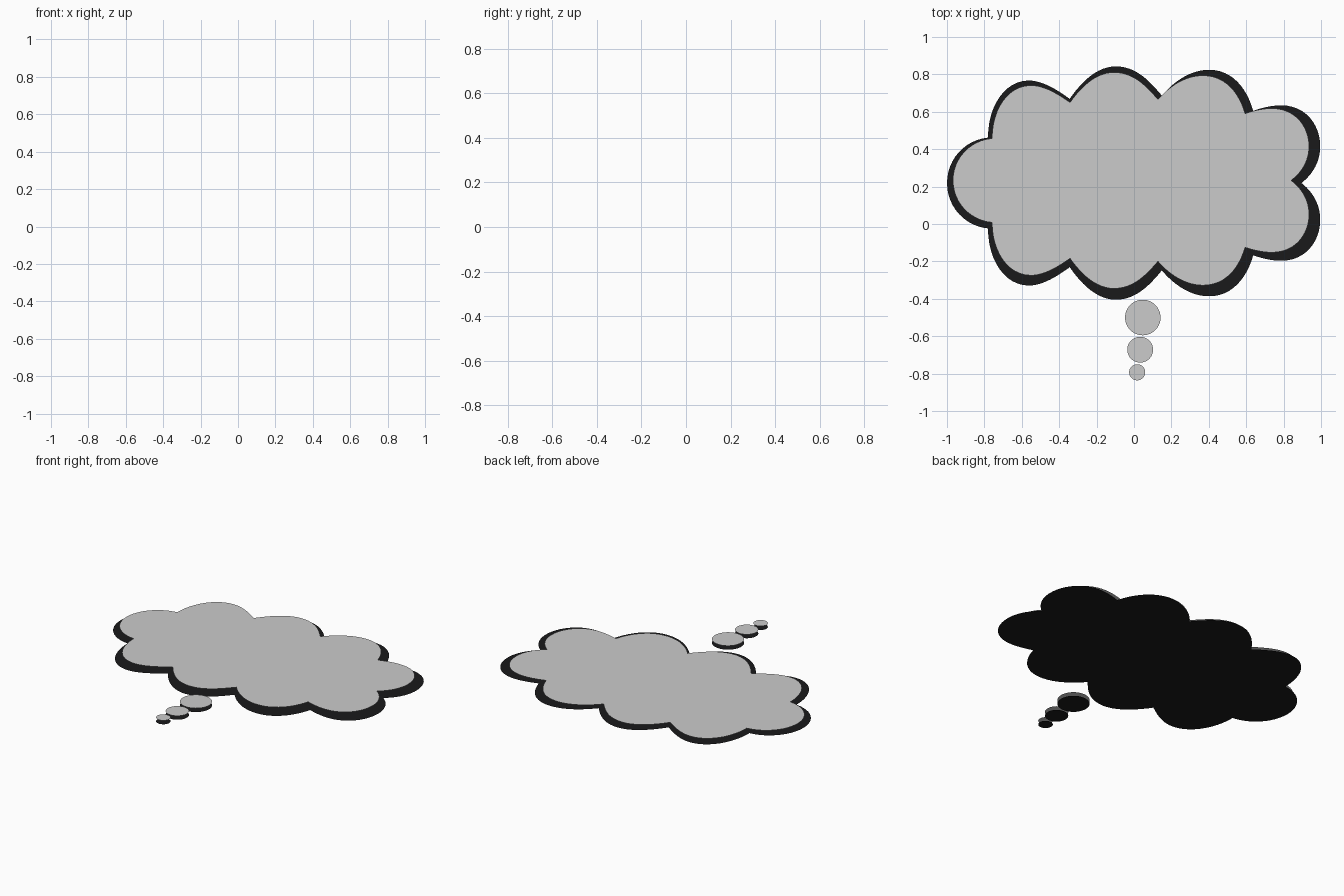
import bpy, bmesh
from math import cos, sin, tau
from mathutils import Vector
from mathutils.geometry import interpolate_bezier

if "Cube" in bpy.data.objects:
    bpy.data.objects.remove(bpy.data.objects["Cube"])

GAP = 0.025      # height of the grey sheet above the black backing
AXIS_Y = 0.233   # mirror axis of the cloud outline

black = bpy.data.materials.new("black")
black.diffuse_color = (0.01, 0.01, 0.011, 1)
black.use_nodes = True
black.node_tree.nodes["Principled BSDF"].inputs["Base Color"].default_value = black.diffuse_color

# Upper half of the cloud: start point, then (handle, handle, point) per curve
START = (-.968, 0)
CURVES = [
    ((-.968, .118), (-.877, .214), (-.759, .225)),
    ((-.759, .380), (-.674, .508), (-.551, .508)),
    ((-.476, .508), (-.396, .455), (-.342, .417)),
    ((-.278, .508), (-.198, .578), (-.107, .578)),
    ((-.005, .578), (.064, .508), (.128, .433)),
    ((.193, .508), (.278, .561), (.369, .561)),
    ((.487, .561), (.561, .471), (.594, .358)),
    ((.642, .374), (.690, .385), (.738, .385)),
    ((.861, .385), (.936, .289), (.936, .182)),
    ((.936, .107), (.898, .043), (.840, 0)),
]


def sheet(name, points, z, mat=None):
    """Flat single-sided face facing up."""
    bm = bmesh.new()
    face = bm.faces.new([bm.verts.new((x, y, z)) for x, y in points])
    face.normal_update()
    if face.normal.z < 0:
        face.normal_flip()
    bmesh.ops.triangulate(bm, faces=[face])
    me = bpy.data.meshes.new(name)
    bm.to_mesh(me)
    bm.free()
    if mat:
        me.materials.append(mat)
    ob = bpy.data.objects.new(name, me)
    bpy.context.collection.objects.link(ob)
    return ob


def cloud_outline():
    upper, p = [], Vector(START)
    for h1, h2, q in CURVES:
        pts = interpolate_bezier(p, Vector(h1), Vector(h2), Vector(q), 13)
        upper += [(v[0], v[1]) for v in pts[:-1]]
        p = Vector(q)
    upper.append((p.x, p.y))
    return upper + [(x, -y) for x, y in reversed(upper[1:-1])]


# Cloud: grey face and a larger, slightly shifted black backing
outline = cloud_outline()
sheet("cloud_face", [(x, y + AXIS_Y) for x, y in outline], GAP)
sheet("cloud_backing",
      [((x + .016) * 1.048 - .002, y * 1.079 + .219) for x, y in outline], 0, black)

# Trail of bubbles, each a grey disc over a black disc
for i, (cx, cy, r) in enumerate([(.047, -.500, .095), (.033, -.672, .069), (.017, -.793, .043)], 1):
    ring = [(cx + r * cos(tau * k / 64), cy + r * sin(tau * k / 64)) for k in range(64)]
    sheet(f"bubble_face_{i}", ring, GAP)
    sheet(f"bubble_backing_{i}", ring, 0, black)
